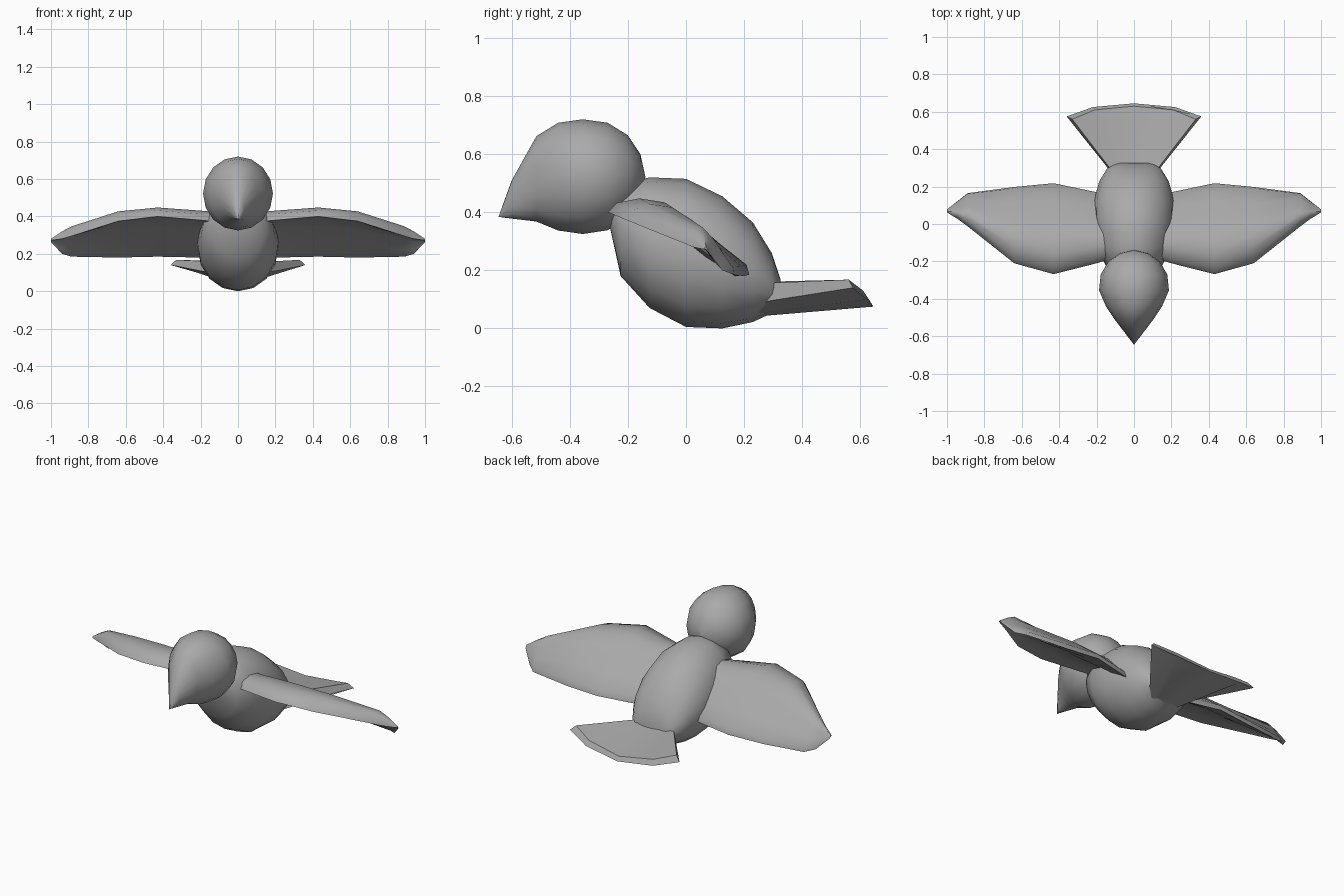
import bpy
import bmesh
import math

if "Cube" in bpy.data.objects:
    bpy.data.objects.remove(bpy.data.objects["Cube"])

GREY = (0.40, 0.40, 0.40, 1.0)
mat = bpy.data.materials.new("plain_grey")
mat.use_nodes = True
mat.diffuse_color = GREY
mat.node_tree.nodes["Principled BSDF"].inputs["Base Color"].default_value = GREY


def loft(name, rings, sharp=60, mirror=False):
    """Skin a list of closed rings, cap both ends and shade smooth."""
    bm = bmesh.new()
    loops = [[bm.verts.new(p) for p in ring] for ring in rings]
    n = len(loops[0])
    for a, b in zip(loops, loops[1:]):
        for i in range(n):
            j = (i + 1) % n
            bm.faces.new((a[i], a[j], b[j], b[i]))
    bm.faces.new(loops[0])
    bm.faces.new(loops[-1])
    bmesh.ops.remove_doubles(bm, verts=bm.verts, dist=0.0005)
    bmesh.ops.recalc_face_normals(bm, faces=bm.faces)
    mesh = bpy.data.meshes.new(name)
    bm.to_mesh(mesh)
    bm.free()
    mesh.materials.append(mat)
    obj = bpy.data.objects.new(name, mesh)
    bpy.context.collection.objects.link(obj)
    if mirror:
        mod = obj.modifiers.new("Mirror", "MIRROR")
        mod.use_mirror_merge = False
    bpy.ops.object.select_all(action="DESELECT")
    obj.select_set(True)
    bpy.context.view_layer.objects.active = obj
    bpy.ops.object.shade_smooth_by_angle(angle=math.radians(sharp))
    return obj


def oval(y, top, bottom, half_width, sides=16):
    """Upright oval cross-section at depth y."""
    mid, rad = (top + bottom) / 2, (top - bottom) / 2
    return [(half_width * math.sin(t), y, mid + rad * math.cos(t))
            for t in (2 * math.pi * i / sides for i in range(sides))]


# Head: a ball drawn out into a beak at the front (y, top, bottom, half width)
head = [(-0.645, 0.386, 0.384, 0.0005), (-0.60, 0.51, 0.378, 0.035),
        (-0.515, 0.662, 0.368, 0.10), (-0.44, 0.708, 0.337, 0.15),
        (-0.355, 0.72, 0.325, 0.187), (-0.27, 0.708, 0.338, 0.178),
        (-0.20, 0.665, 0.385, 0.137), (-0.157, 0.60, 0.445, 0.077),
        (-0.14, 0.523, 0.521, 0.0005)]
loft("head", [oval(*s) for s in head])

# Body: plump egg sloping down towards the tail
body = [(-0.268, 0.381, 0.379, 0.0005), (-0.26, 0.45, 0.34, 0.07),
        (-0.225, 0.50, 0.18, 0.15), (-0.125, 0.52, 0.07, 0.197),
        (0.0, 0.515, 0.005, 0.217), (0.125, 0.455, 0.0, 0.215),
        (0.23, 0.365, 0.022, 0.185), (0.295, 0.26, 0.052, 0.145),
        (0.325, 0.17, 0.06, 0.11)]
loft("body", [oval(*s) for s in body])

# Tail: fan with raised outer corners and a bevelled rear rim
def fan(bottom, top):
    """Mirror half rows, listed from the middle outwards, into a ring."""
    def row(pts):
        return [(-x, y, z) for x, y, z in reversed(pts[1:])] + pts
    return row(bottom) + row(top)[::-1]


tail_root = fan([(0, 0.23, 0.04), (0.07, 0.23, 0.05), (0.105, 0.255, 0.09)],
                [(0, 0.25, 0.16), (0.065, 0.25, 0.16), (0.095, 0.255, 0.155)])
tail_rear = fan([(0, 0.645, 0.075), (0.22, 0.625, 0.10), (0.36, 0.575, 0.14)],
                [(0, 0.63, 0.10), (0.21, 0.61, 0.13), (0.33, 0.56, 0.168)])
loft("tail", [tail_root, tail_rear], sharp=40)

# Wings: cambered section (chord fraction, rise) swept through outline stations
SECTION = [(0, 0), (0.06, 0.045), (0.22, 0.095), (0.4, 0.12), (0.6, 0.10),
           (0.8, 0.06), (0.98, 0.03), (1, 0), (0.75, 0.01), (0.45, 0.04), (0.2, 0.03)]
# x, front y, front z, rear y, rear z, rise scale
STATIONS = [(0.10, -0.18, 0.37, 0.15, 0.18, 1.0), (0.20, -0.21, 0.38, 0.17, 0.18, 1.0),
            (0.43, -0.268, 0.40, 0.218, 0.185, 1.0), (0.64, -0.21, 0.375, 0.198, 0.18, 1.0),
            (0.89, -0.012, 0.295, 0.165, 0.185, 0.8), (0.94, 0.025, 0.28, 0.125, 0.20, 0.6),
            (1.0, 0.062, 0.272, 0.078, 0.262, 0.1)]
wing = [[(x, y0 + (y1 - y0) * t, z0 + (z1 - z0) * t + rise * k) for t, rise in SECTION]
        for x, y0, z0, y1, z1, k in STATIONS]
loft("wings", wing, sharp=50, mirror=True)
